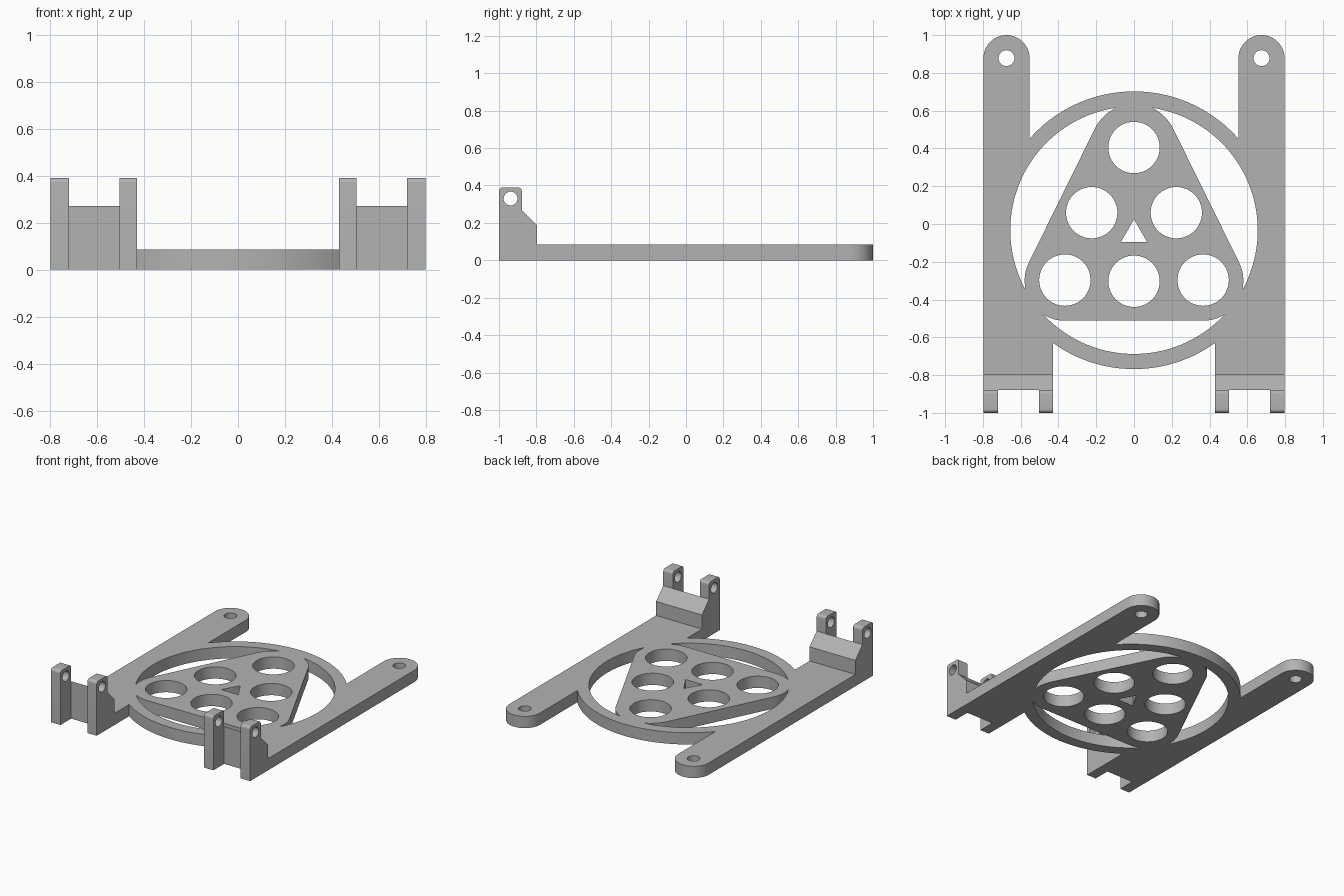
import bpy, bmesh, math
from mathutils import Vector
from mathutils.geometry import convex_hull_2d

cube = bpy.data.objects.get("Cube")
if cube:
    bpy.data.objects.remove(cube, do_unlink=True)

T = 0.085             # plate thickness
RING_Y = -0.033       # ring centre
SIDES = 96

grey = bpy.data.materials.new("plain grey")
grey.use_nodes = True
COLOUR = (0.45, 0.45, 0.45, 1)
grey.diffuse_color = COLOUR
grey.node_tree.nodes["Principled BSDF"].inputs["Base Color"].default_value = COLOUR


def arc(cx, cy, r, start=0, end=360, n=SIDES):
    """Points on an arc, end point left out for a full circle."""
    full = end - start == 360
    steps = n if full else n - 1
    angles = [math.radians(start + (end - start) * i / steps) for i in range(n)]
    return [(cx + r * math.cos(a), cy + r * math.sin(a)) for a in angles]


def rect(x0, x1, y0, y1):
    return [(x0, y0), (x1, y0), (x1, y1), (x0, y1)]


def hull(points):
    return [points[i] for i in convex_hull_2d([Vector(p) for p in points])]


def prism(name, outline, low, high, along_x=False):
    """Extrude an outline in z, or a (y, z) outline in x."""
    bm = bmesh.new()
    place = (lambda p: (low, p[0], p[1])) if along_x else (lambda p: (p[0], p[1], low))
    face = bm.faces.new([bm.verts.new(place(p)) for p in outline])
    moved = bmesh.ops.extrude_face_region(bm, geom=[face])
    step = Vector((high - low, 0, 0) if along_x else (0, 0, high - low))
    bmesh.ops.translate(bm, vec=step,
                        verts=[v for v in moved["geom"] if isinstance(v, bmesh.types.BMVert)])
    bmesh.ops.recalc_face_normals(bm, faces=bm.faces)
    mesh = bpy.data.meshes.new(name)
    bm.to_mesh(mesh)
    bm.free()
    mesh.materials.append(grey)
    obj = bpy.data.objects.new(name, mesh)
    bpy.context.collection.objects.link(obj)
    return obj


def select(obj):
    bpy.ops.object.select_all(action='DESELECT')
    obj.select_set(True)
    bpy.context.view_layer.objects.active = obj


def combine(target, tool, operation):
    select(target)
    mod = target.modifiers.new("combine", 'BOOLEAN')
    mod.operation = operation
    mod.solver = 'EXACT'
    mod.object = tool
    bpy.ops.object.modifier_apply(modifier=mod.name)
    bpy.data.objects.remove(tool, do_unlink=True)


def plate(name, outline):
    return prism(name, outline, 0, T)


def cut(target, outline):
    combine(target, prism("cutter", outline, -0.1, 0.6), 'DIFFERENCE')


# Ring with the two side arms and their wide feet
frame = plate("frame", arc(0, RING_Y, 0.735, n=160))
for s in (-1, 1):
    arm = hull(arc(s * 0.675, 0.878, 0.122) + rect(s * 0.553, s * 0.797, -0.797, 0.8))
    combine(frame, plate("arm", arm), 'UNION')
    foot = rect(*sorted((s * 0.43, s * 0.797)), -0.797, -0.5)
    combine(frame, plate("foot", foot), 'UNION')
cut(frame, arc(0, RING_Y, 0.655, n=160))

# Rounded triangular web inside the ring
web = hull(arc(0, 0.405, 0.23) + arc(0.366, -0.299, 0.213) + arc(-0.366, -0.299, 0.213))
combine(frame, plate("web", web), 'UNION')

# Round holes, centre triangle and arm holes
for x, y in ((0, 0.405), (0.224, 0.06), (0.366, -0.297), (0, -0.303)):
    for s in ((-1, 1) if x else (1,)):
        cut(frame, arc(s * x, y, 0.136, n=64))
for s in (-1, 1):
    cut(frame, arc(s * 0.675, 0.878, 0.042, n=40))
cut(frame, [(0, 0.025), (-0.069, -0.095), (0.069, -0.095)])

# Hinge bracket: side profile, notch between the lugs, pin hole
profile = [(-1, 0), (-0.797, 0), (-0.797, 0.187), (-0.878, 0.27)]
profile += arc(-0.898, 0.37, 0.02, 0, 90, 8) + arc(-0.98, 0.37, 0.02, 90, 180, 8)
bracket = prism("hinge_brackets", profile, 0.43, 0.797, along_x=True)
cut(bracket, rect(0.504, 0.72, -1.1, -0.878))
pin = prism("pin", arc(-0.938, 0.33, 0.037, n=40), 0.3, 0.9, along_x=True)
combine(bracket, pin, 'DIFFERENCE')
mirror = bracket.modifiers.new("mirror", 'MIRROR')
mirror.use_clip = False
select(bracket)
bpy.ops.object.modifier_apply(modifier=mirror.name)

for obj in (frame, bracket):
    select(obj)
    bpy.ops.object.shade_smooth_by_angle(angle=math.radians(30))
